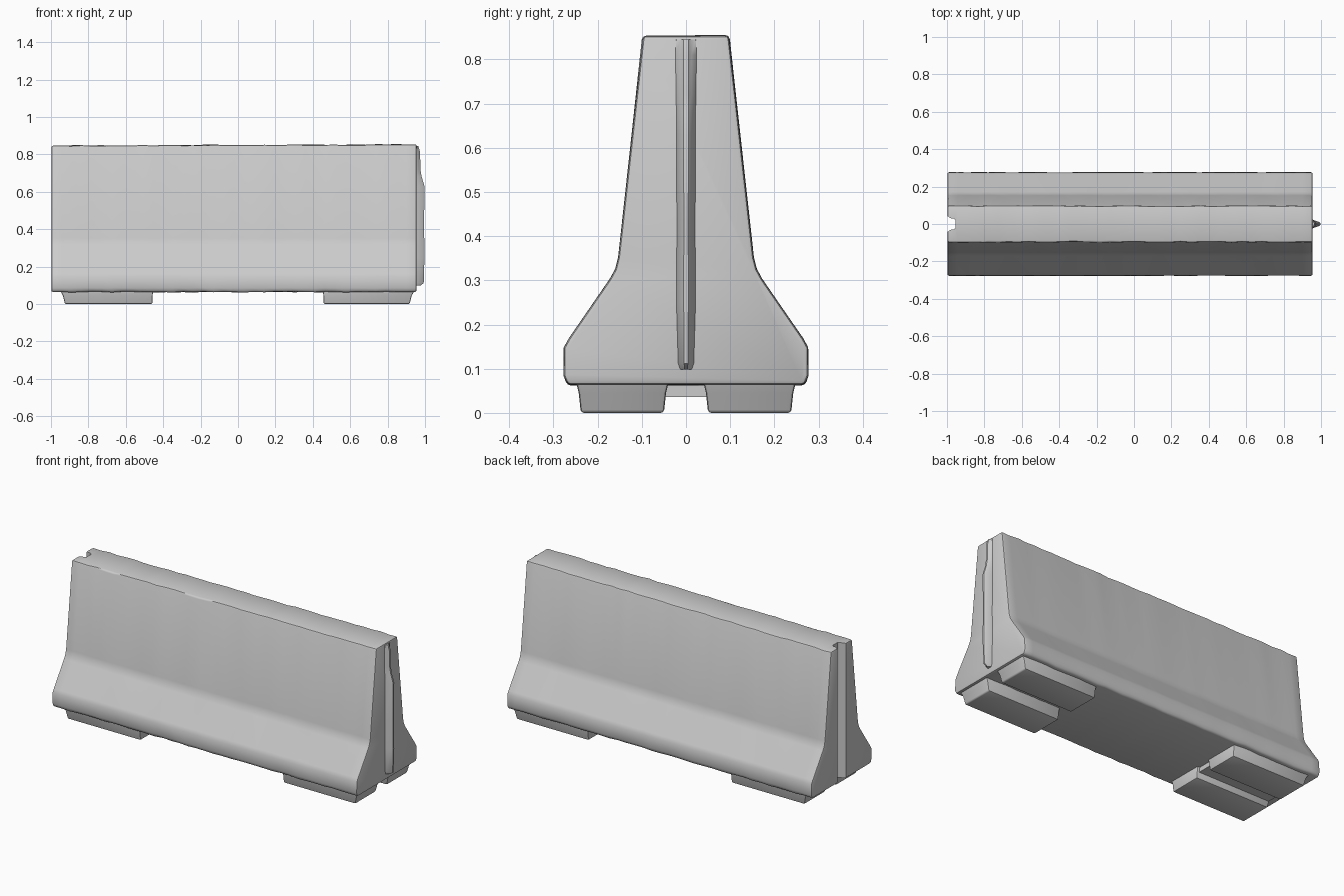
import bpy, bmesh, random

if "Cube" in bpy.data.objects:
    bpy.data.objects.remove(bpy.data.objects["Cube"])
random.seed(4)


def loft(name, rings, bevel=0.0):
    """Join equal-sized rings of points into a capped solid."""
    bm = bmesh.new()
    vs = [[bm.verts.new(p) for p in r] for r in rings]
    n = len(rings[0])
    for a, b in zip(vs, vs[1:]):
        for i in range(n):
            j = (i + 1) % n
            bm.faces.new((a[i], a[j], b[j], b[i]))
    bm.faces.new(vs[0])
    bm.faces.new(vs[-1])
    bmesh.ops.recalc_face_normals(bm, faces=bm.faces[:])
    me = bpy.data.meshes.new(name)
    bm.to_mesh(me)
    bm.free()
    ob = bpy.data.objects.new(name, me)
    bpy.context.collection.objects.link(ob)
    if bevel:
        m = ob.modifiers.new("worn_edges", 'BEVEL')
        m.width, m.segments, m.limit_method = bevel, 2, 'ANGLE'
        m.angle_limit = 0.7
    return ob


def finish(ob):
    bpy.ops.object.select_all(action='DESELECT')
    bpy.context.view_layer.objects.active = ob
    ob.select_set(True)
    for m in list(ob.modifiers):
        bpy.ops.object.modifier_apply(modifier=m.name)
    bpy.ops.object.shade_smooth_by_angle(angle=0.7)


# Barrier body: sloped profile swept along x with slightly worn edges
half = [(0.268, 0.064), (0.277, 0.085), (0.276, 0.148), (0.265, 0.168),
        (0.172, 0.303), (0.16, 0.325), (0.153, 0.352), (0.097, 0.85)]
profile = half + [(-y, z) for y, z in reversed(half)]
X0, X1, N = -0.998, 0.955, 36
rings = []
for k in range(N + 1):
    x = X0 + (X1 - X0) * k / N
    ring = []
    for y, z in profile:
        w = 0.0025 if z > 0.8 or z < 0.08 else 0.0008
        tilt = 0.004 * x if z > 0.8 else 0
        if k in (0, N):
            w = 0
        ring.append((x, y + random.uniform(-w, w), z + tilt + random.uniform(-w, w)))
    rings.append(ring)
body = loft("barrier_body", rings, 0.009)

# Vertical groove in the left end
sect = [(-1.05, -0.046), (-0.995, -0.04), (-0.98, -0.031), (-0.962, -0.028),
        (-0.955, -0.02), (-0.955, 0.02), (-0.962, 0.028), (-0.98, 0.031),
        (-0.995, 0.04), (-1.05, 0.046)]
cutter = loft("groove_cutter", [[(x, y, z) for x, y in sect] for z in (-0.1, 1.0)])
cutter.hide_render = True
m = body.modifiers.new("groove", 'BOOLEAN')
m.operation, m.object, m.solver = 'DIFFERENCE', cutter, 'EXACT'
finish(body)
bpy.data.objects.remove(cutter)

# Interlocking tongue on the right end, chipped away towards the top
rings = []
for z, tip, w in [(0.098, 0.975, 0.012), (0.112, 0.993, 0.017), (0.25, 0.997, 0.021),
                  (0.42, 0.995, 0.02), (0.63, 0.997, 0.021), (0.68, 0.982, 0.021),
                  (0.72, 0.975, 0.022), (0.81, 0.974, 0.023), (0.845, 0.964, 0.022)]:
    rings.append([(0.94, -w - 0.004, z), (0.958, -w, z), (tip - 0.008, -w * 0.55, z),
                  (tip, -w * 0.25, z), (tip, w * 0.25, z), (tip - 0.008, w * 0.55, z),
                  (0.958, w, z), (0.94, w + 0.004, z)])
finish(loft("end_tongue", rings))

# Four tapered feet
for sx, outer in ((-1, 0.925), (1, 0.918)):
    for sy in (-1, 1):
        rings = []
        for z, g in ((0.0, 0.0), (0.045, 0.008), (0.085, 0.024)):
            a, b = sx * (0.458 - g * 0.2), sx * (outer + g * 1.4)
            c, d = sy * (0.05 - g * 0.6), sy * (0.238 + g * 0.6)
            rings.append([(a, c, z), (b, c, z), (b, d, z), (a, d, z)])
        finish(loft("foot", rings, 0.007))

# Shallow web joining the left pair of feet
finish(loft("foot_web", [[(-0.93, -0.06, z), (-0.47, -0.06, z),
                          (-0.47, 0.06, z), (-0.93, 0.06, z)] for z in (0.036, 0.08)]))
